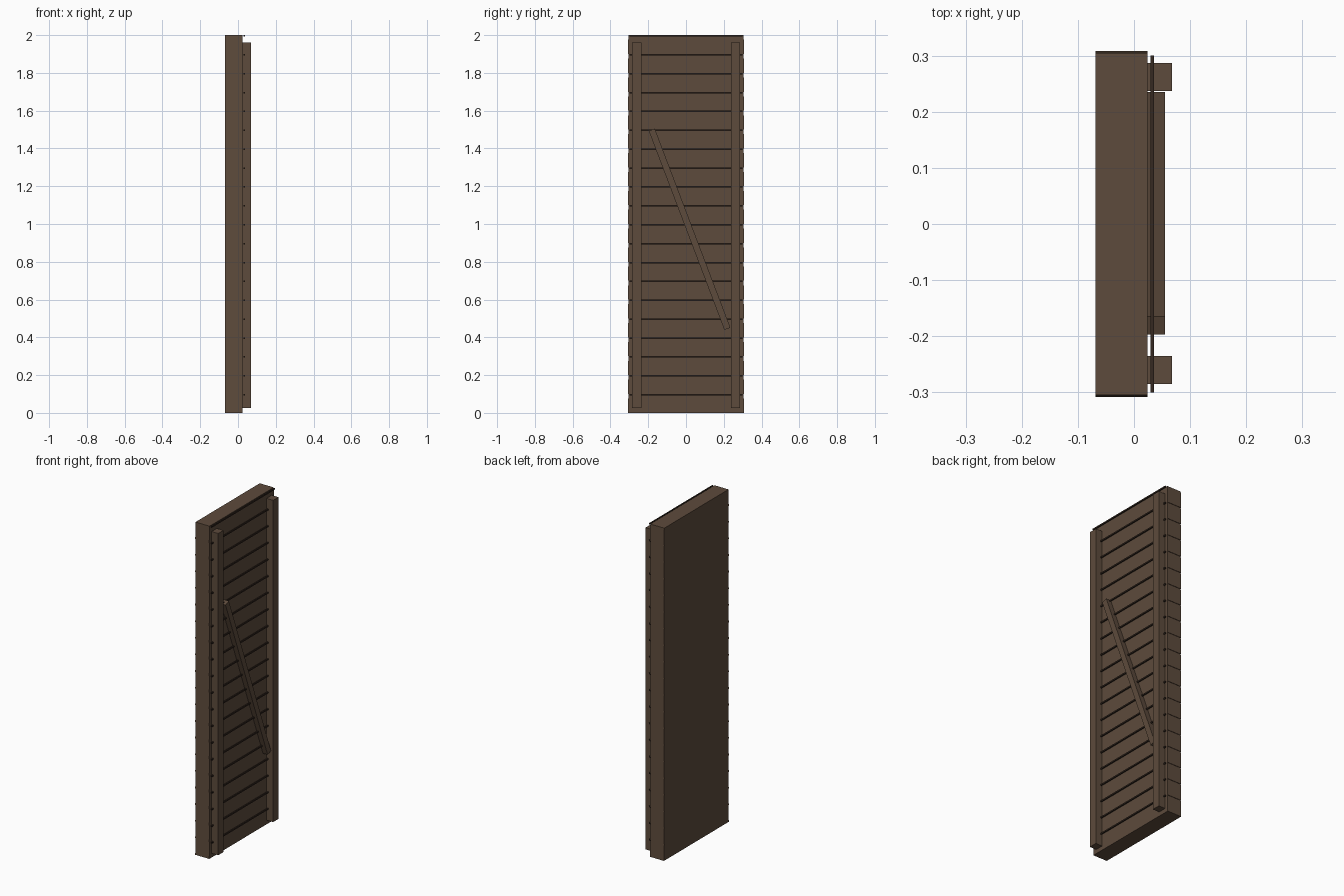
import bpy, bmesh, math
from mathutils import Matrix

if "Cube" in bpy.data.objects:
    bpy.data.objects.remove(bpy.data.objects["Cube"])


def material(name, rgb):
    m = bpy.data.materials.new(name)
    m.diffuse_color = (*rgb, 1.0)
    m.use_nodes = True
    m.node_tree.nodes["Principled BSDF"].inputs["Base Color"].default_value = m.diffuse_color
    return m


WOOD = material("brown wood", (0.11, 0.07, 0.045))
DARK = material("dark seam wood", (0.035, 0.022, 0.015))


def box(name, lo, hi, mat, flare=0.0, tilt=0.0):
    """Box from corner to corner; flare widens the bottom in y, tilt turns about x."""
    bm = bmesh.new()
    bmesh.ops.create_cube(bm, size=1)
    size = [b - a for a, b in zip(lo, hi)]
    centre = [(a + b) / 2 for a, b in zip(lo, hi)]
    bmesh.ops.scale(bm, vec=size, verts=bm.verts)
    for v in bm.verts:
        if v.co.z < 0:
            v.co.y += math.copysign(flare, v.co.y)
    bmesh.ops.transform(bm, matrix=Matrix.Rotation(tilt, 4, 'X'), verts=bm.verts)
    me = bpy.data.meshes.new(name)
    bm.to_mesh(me)
    bm.free()
    me.materials.append(mat)
    ob = bpy.data.objects.new(name, me)
    ob.location = centre
    bpy.context.collection.objects.link(ob)
    return ob


# Stacked planks with slightly overhanging ends, and the thin seam strips
for i in range(20):
    z = i * 0.1
    box(f"plank_{i + 1}", (-0.069, -0.305, z), (0.024, 0.305, z + 0.1), WOOD, flare=0.003)
    box(f"seam_strip_{i + 1}", (0.029, -0.30, z + 0.092), (0.036, 0.30, z + 0.1), DARK)

# Upright battens
for side, y in (("left", -0.26), ("right", 0.262)):
    box(f"{side}_batten", (0.024, y - 0.025, 0.025), (0.068, y + 0.025, 1.96), WOOD)

# Diagonal brace
cy, cz, w, length = 0.019, 0.972, 0.034, 1.127
box("diagonal_brace", (0.024, cy - w / 2, cz - length / 2),
    (0.055, cy + w / 2, cz + length / 2), WOOD, tilt=math.radians(20.8))
